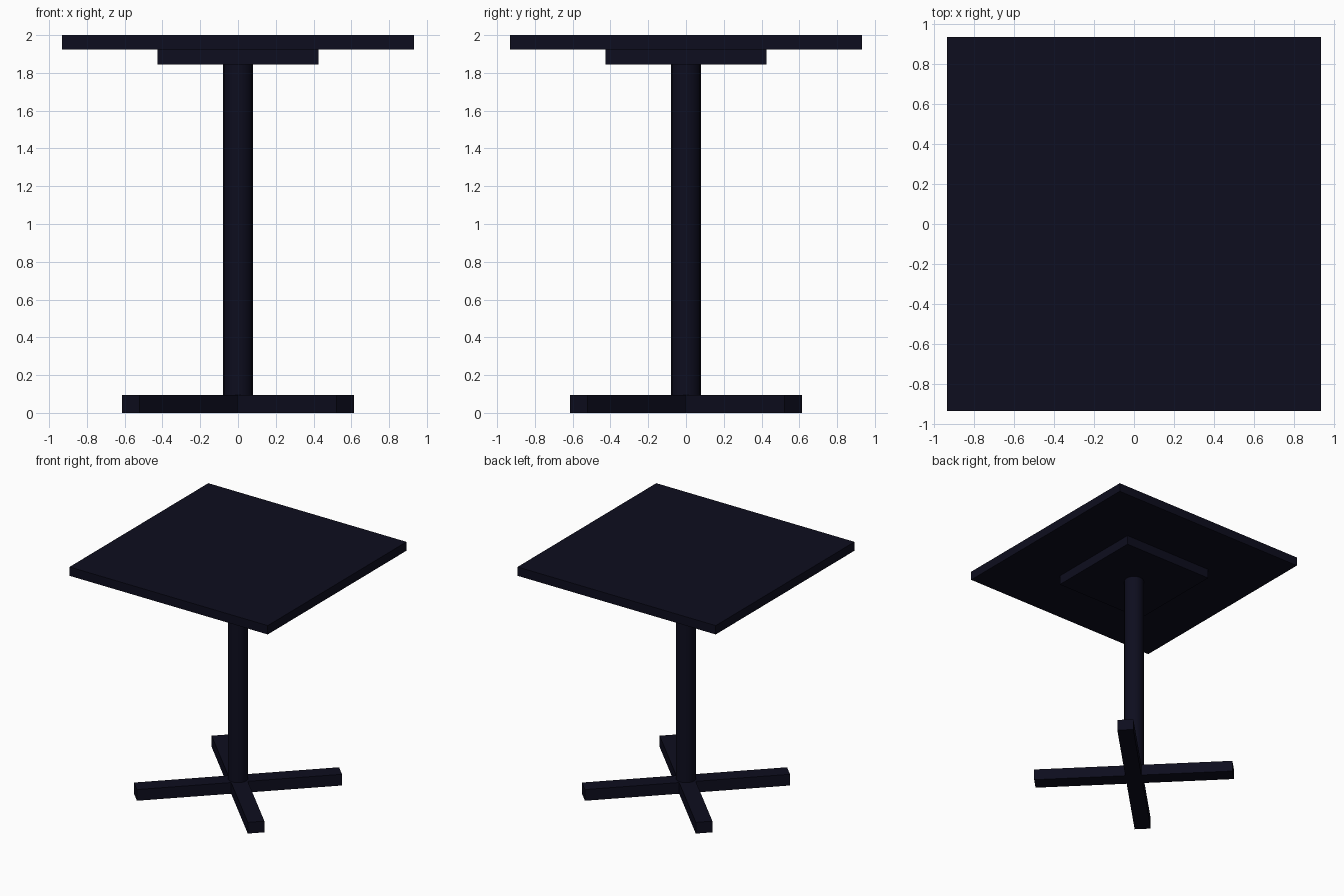
import bpy
from math import radians

cube = bpy.data.objects.get("Cube")
if cube:
    bpy.data.objects.remove(cube, do_unlink=True)

# Single dark navy finish
COLOR = (0.004, 0.004, 0.013, 1)
navy = bpy.data.materials.new("dark_navy")
navy.use_nodes = True
navy.diffuse_color = COLOR
navy.node_tree.nodes["Principled BSDF"].inputs["Base Color"].default_value = COLOR


def finish(name):
    obj = bpy.context.object
    obj.name = name
    obj.data.materials.append(navy)
    return obj


def box(name, size, bottom, turn=0):
    """Box centred on the z axis, resting at the given height."""
    bpy.ops.mesh.primitive_cube_add(size=1, location=(0, 0, bottom + size[2] / 2),
                                    rotation=(0, 0, radians(turn)))
    obj = finish(name)
    obj.scale = size
    bpy.ops.object.transform_apply(location=False, rotation=False, scale=True)
    return obj


# Table top and the square mounting plate below it
box("table_top", (1.865, 1.865, 0.075), 1.925)
box("mounting_plate", (0.85, 0.85, 0.08), 1.845)

# Round column
bpy.ops.mesh.primitive_cylinder_add(vertices=16, radius=0.079, depth=1.80,
                                    location=(0, 0, 0.95))
finish("column")
bpy.ops.object.shade_smooth_by_angle(angle=radians(40))

# Diagonal crossed feet
for name, turn in (("foot_bar_a", 45), ("foot_bar_b", -45)):
    box(name, (1.605, 0.13, 0.095), 0, turn)
